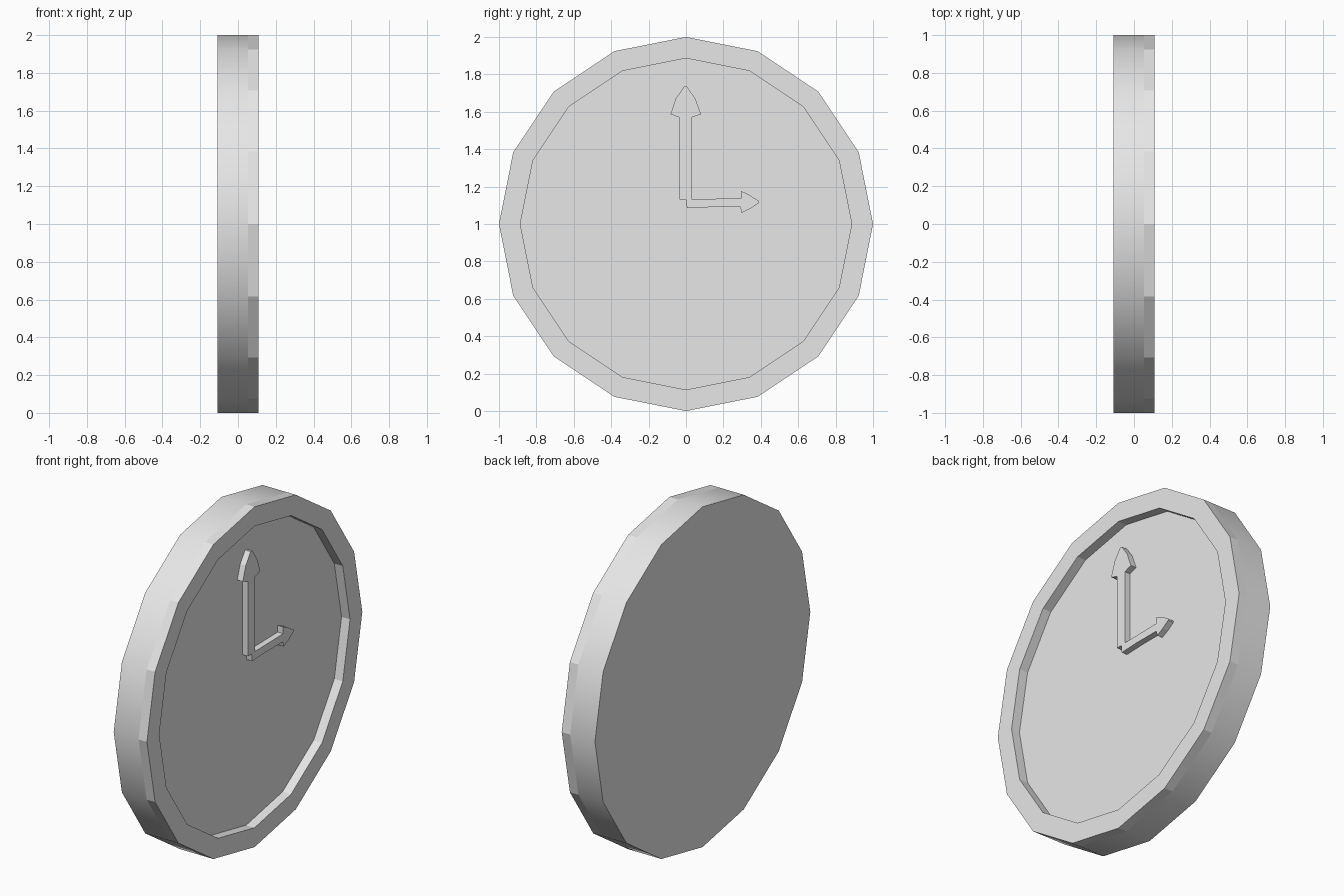
import bpy, bmesh, math

cube = bpy.data.objects.get("Cube")
if cube:
    bpy.data.objects.remove(cube, do_unlink=True)

SIDES = 16
BACK, FLOOR, FRONT = -0.108, 0.053, 0.108
HAND_TOP = FLOOR + 0.036

grey = bpy.data.materials.new("light grey")
grey.use_nodes = True
colour = (0.8, 0.8, 0.8, 1)
grey.diffuse_color = colour
grey.node_tree.nodes["Principled BSDF"].inputs["Base Color"].default_value = colour


def finish(name, bm):
    bmesh.ops.recalc_face_normals(bm, faces=bm.faces)
    mesh = bpy.data.meshes.new(name)
    bm.to_mesh(mesh)
    bm.free()
    mesh.materials.append(grey)
    obj = bpy.data.objects.new(name, mesh)
    bpy.context.collection.objects.link(obj)
    return obj


def ring(bm, x, radius):
    """Loop of vertices around the x axis, with a corner at the top."""
    angles = [2 * math.pi * i / SIDES for i in range(SIDES)]
    return [bm.verts.new((x, radius * math.sin(a), 1 + radius * math.cos(a)))
            for a in angles]


def bridge(bm, a, b):
    for i in range(SIDES):
        j = (i + 1) % SIDES
        bm.faces.new((a[i], a[j], b[j], b[i]))


# Solid disc, smooth around its side
bm = bmesh.new()
back, floor = ring(bm, BACK, 1), ring(bm, FLOOR, 1)
bridge(bm, back, floor)
bm.faces.new(back)
bm.faces.new(floor)
body = finish("clock_body", bm)
bpy.ops.object.select_all(action='DESELECT')
body.select_set(True)
bpy.context.view_layer.objects.active = body
bpy.ops.object.shade_smooth_by_angle(angle=math.radians(30))

# Raised flat-sided rim around the dial
bm = bmesh.new()
loops = [ring(bm, x, r) for x, r in
         ((FLOOR, 1), (FRONT, 1), (FRONT, 0.886), (FLOOR, 0.886))]
for a, b in zip(loops, loops[1:]):
    bridge(bm, a, b)
bmesh.ops.recalc_face_normals(bm, faces=bm.faces)
finish("clock_rim", bm)


# Arrow-shaped hands, extruded from outlines in y and z
def hand(name, outline):
    bm = bmesh.new()
    face = bm.faces.new([bm.verts.new((FLOOR, y, z)) for y, z in outline])
    out = bmesh.ops.extrude_face_region(bm, geom=[face])
    verts = [v for v in out["geom"] if isinstance(v, bmesh.types.BMVert)]
    bmesh.ops.translate(bm, verts=verts, vec=(HAND_TOP - FLOOR, 0, 0))
    finish(name, bm)


hand("minute_hand", [
    (-0.035, 1.13), (0.03, 1.13), (0.03, 1.57), (0.08, 1.587), (0.05, 1.67),
    (0.005, 1.735), (-0.01, 1.735), (-0.055, 1.67), (-0.083, 1.587),
    (-0.035, 1.57)])
hand("hour_hand", [
    (0.005, 1.085), (0.13, 1.09), (0.29, 1.09), (0.298, 1.06), (0.345, 1.083),
    (0.39, 1.113), (0.39, 1.122), (0.34, 1.155), (0.293, 1.177), (0.293, 1.137),
    (0.03, 1.133), (0, 1.13)])
